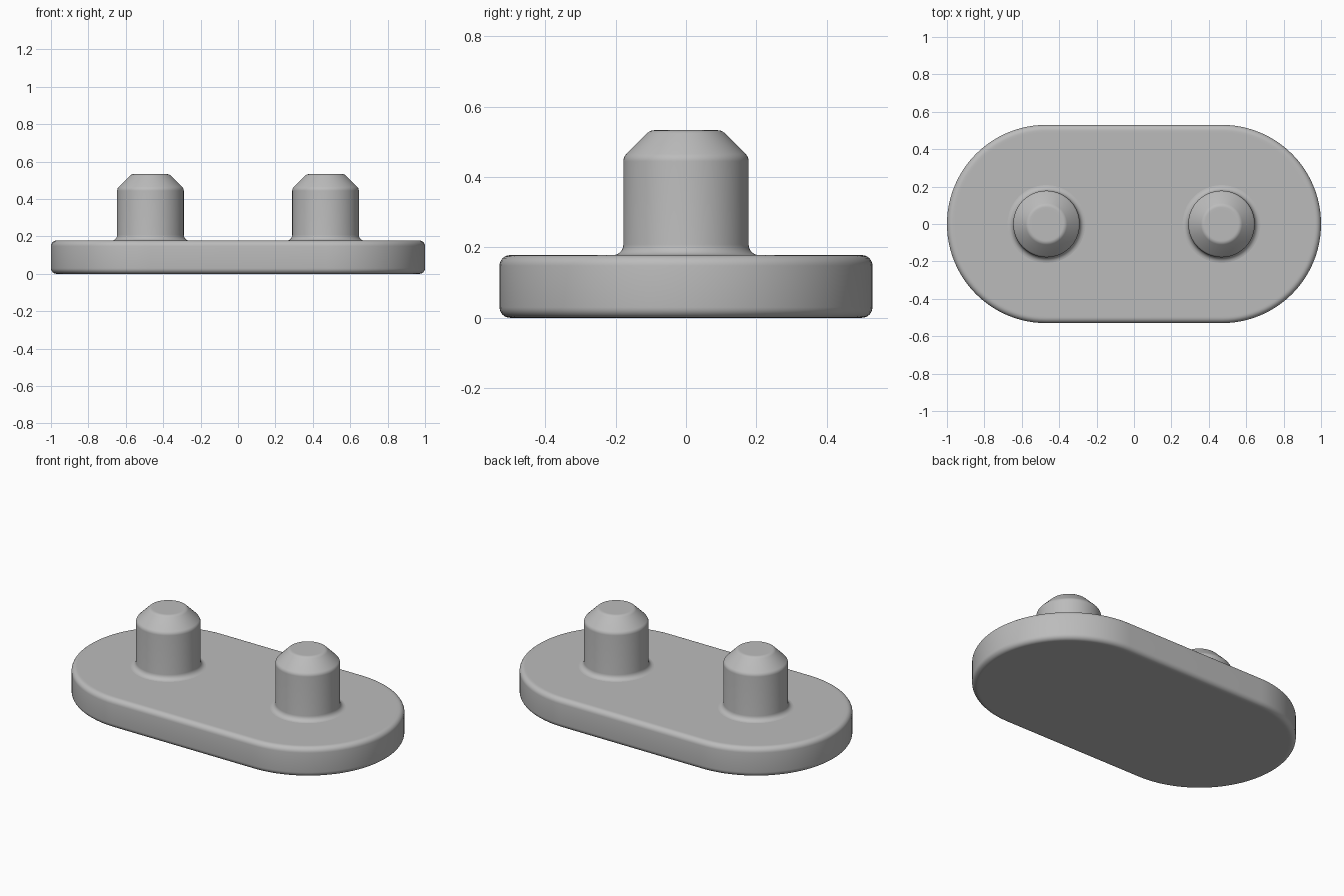
import bpy
import bmesh
import math
from mathutils import Vector

if "Cube" in bpy.data.objects:
    bpy.data.objects.remove(bpy.data.objects["Cube"], do_unlink=True)

grey = bpy.data.materials.new("plain grey")
grey.use_nodes = True
colour = (0.5, 0.5, 0.5, 1)
grey.diffuse_color = colour
grey.node_tree.nodes["Principled BSDF"].inputs["Base Color"].default_value = colour


def rounded(corners, steps=6):
    """Turn (radius, height, fillet) corners into a profile with round fillets."""
    points = []
    for i, (r, z, fillet) in enumerate(corners):
        p = Vector((r, z))
        if not fillet:
            points.append(p)
            continue
        a = (Vector(corners[i - 1][:2]) - p).normalized()
        b = (Vector(corners[i + 1][:2]) - p).normalized()
        half = a.angle(b) / 2
        centre = p + (a + b).normalized() * (fillet / math.sin(half))
        start = (p + a * (fillet / math.tan(half)) - centre).normalized()
        end = (p + b * (fillet / math.tan(half)) - centre).normalized()
        points += [centre + start.slerp(end, k / steps) * fillet for k in range(steps + 1)]
    return points


def sweep(name, profile, straight=0, x=0, bottom=True, segments=96):
    """Sweep a profile round a circle, or round a slot when straight is set."""
    bm = bmesh.new()
    rings = []
    for r, z in profile:
        ring = []
        for side in (1, -1):
            count = segments // 2
            for k in range(count + (1 if straight else 0)):
                angle = math.pi * (k / count - side / 2)
                ring.append(bm.verts.new((x + side * straight + r * math.cos(angle),
                                          r * math.sin(angle), z)))
        rings.append(ring)
    for low, high in zip(rings, rings[1:]):
        for i in range(len(low)):
            j = (i + 1) % len(low)
            bm.faces.new((low[i], low[j], high[j], high[i]))
    if bottom:
        bm.faces.new(rings[0][::-1])
    bm.faces.new(rings[-1])
    mesh = bpy.data.meshes.new(name)
    bm.to_mesh(mesh)
    bm.free()
    mesh.materials.append(grey)
    obj = bpy.data.objects.new(name, mesh)
    bpy.context.collection.objects.link(obj)
    bpy.ops.object.select_all(action="DESELECT")
    obj.select_set(True)
    bpy.context.view_layer.objects.active = obj
    bpy.ops.object.shade_smooth_by_angle(angle=math.radians(30))


# Slot-shaped base plate with rounded rims
plate = rounded([(0.49, 0, 0), (0.53, 0, 0.03), (0.53, 0.178, 0.03), (0.49, 0.178, 0)])
sweep("base_plate", plate, straight=0.47)

# Two pins with flared feet and chamfered tips
pin = rounded([(0.215, 0.178, 0), (0.178, 0.178, 0.03), (0.178, 0.457, 0.03),
               (0.102, 0.533, 0.03), (0.08, 0.533, 0)])
for name, x in (("left_pin", 0.468), ("right_pin", -0.468)):
    sweep(name, pin[1:], x=x, bottom=False)
